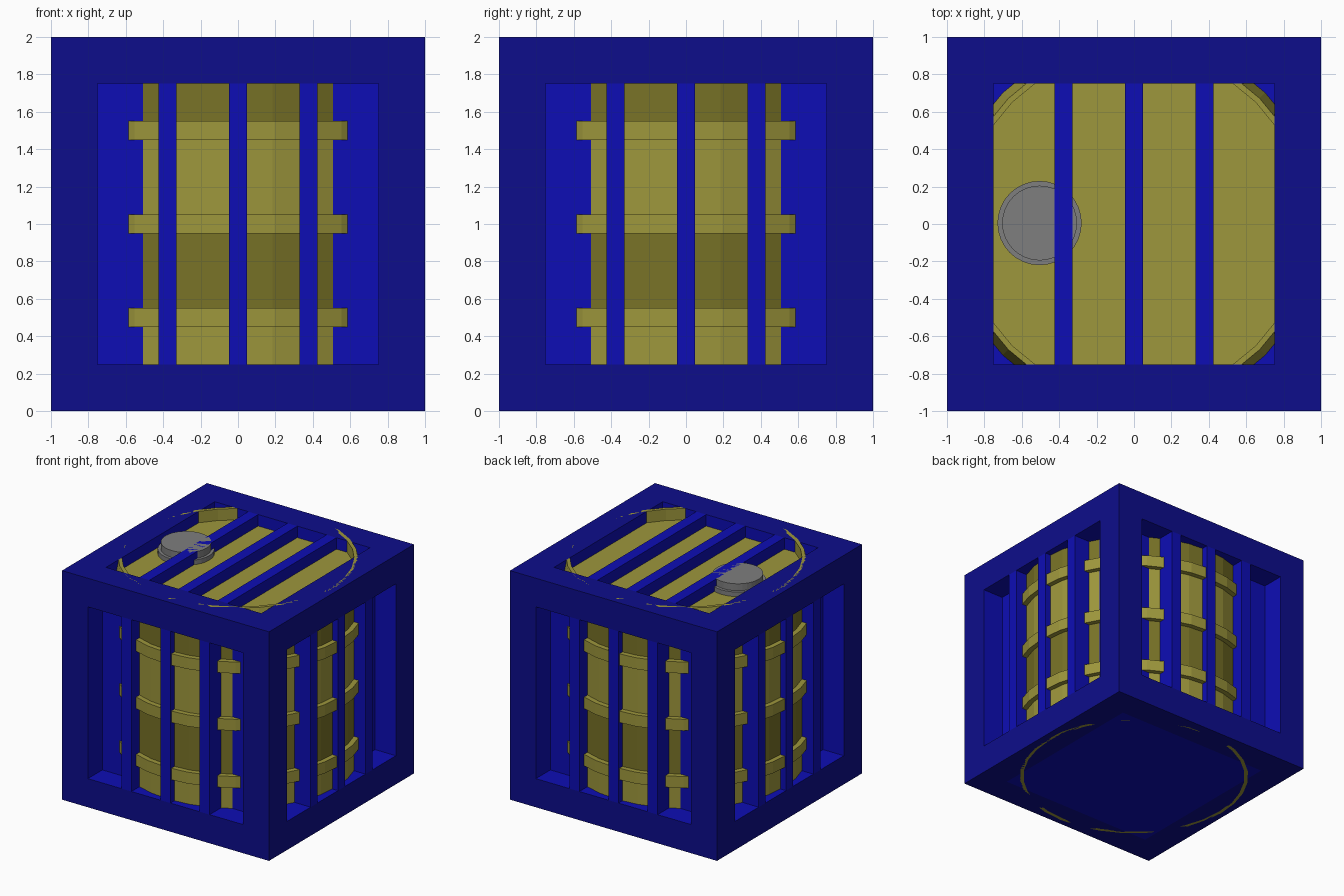
import bpy, bmesh, math
from mathutils import Matrix

if "Cube" in bpy.data.objects:
    bpy.data.objects.remove(bpy.data.objects["Cube"])


def material(name, rgb):
    m = bpy.data.materials.new(name)
    m.diffuse_color = (*rgb, 1)
    m.use_nodes = True
    m.node_tree.nodes["Principled BSDF"].inputs["Base Color"].default_value = m.diffuse_color
    return m


BLUE = material("blue", (0.004, 0.004, 0.46))
NAVY = material("navy", (0.004, 0.004, 0.26))
OLIVE = material("olive", (0.34, 0.31, 0.045))
DARK_OLIVE = material("dark_olive", (0.19, 0.17, 0.02))
GREY = material("grey", (0.21, 0.21, 0.21))


def finish(bm, name, *mats):
    me = bpy.data.meshes.new(name)
    bm.to_mesh(me)
    bm.free()
    for m in mats:
        me.materials.append(m)
    ob = bpy.data.objects.new(name, me)
    bpy.context.collection.objects.link(ob)
    return ob


def box(name, lo, hi, mat, turn=0):
    bm = bmesh.new()
    bmesh.ops.create_cube(bm, size=1)
    for v in bm.verts:
        v.co = [a + (c + 0.5) * (b - a) for a, b, c in zip(lo, hi, v.co)]
    bmesh.ops.rotate(bm, verts=bm.verts, matrix=Matrix.Rotation(turn, 3, 'Z'))
    return finish(bm, name, mat)


def lathe(name, profile, mats, rule=lambda z: 0, closed=False, centre=(0, 0), n=32):
    """Revolve (radius, height) points around a vertical axis."""
    bm = bmesh.new()
    rings = []
    for r, z in profile:
        if r == 0:
            rings.append([bm.verts.new((*centre, z))] * n)
        else:
            rings.append([bm.verts.new((centre[0] + r * math.cos(math.tau * i / n),
                                        centre[1] + r * math.sin(math.tau * i / n), z))
                          for i in range(n)])
    pairs = list(zip(rings, rings[1:]))
    if closed:
        pairs.append((rings[-1], rings[0]))
    for a, b in pairs:
        tall = abs(a[0].co.z - b[0].co.z) > 0.15
        for i in range(n):
            j = (i + 1) % n
            f = bm.faces.new(list(dict.fromkeys((a[i], a[j], b[j], b[i]))))
            f.material_index = rule(f.calc_center_median().z) if tall else 0
    bmesh.ops.recalc_face_normals(bm, faces=bm.faces)
    return finish(bm, name, *mats)


# Crate body: navy outer frame, blue panels sunk into the sides and top
bm = bmesh.new()
bmesh.ops.create_cube(bm, size=2)
bmesh.ops.translate(bm, verts=bm.verts, vec=(0, 0, 1))
bm.normal_update()
panels = list(bm.faces)
bmesh.ops.inset_individual(bm, faces=panels, thickness=0.25, use_even_offset=True)
bm.normal_update()
for f in bm.faces:
    f.material_index = 1
for f in panels:
    f.material_index = 0
    normal = f.normal.copy()
    if normal.z < -0.5:
        continue  # the underside stays flush
    out = bmesh.ops.extrude_discrete_faces(bm, faces=[f])["faces"][0]
    bmesh.ops.translate(bm, verts=out.verts, vec=normal * -0.2)
    for e in out.edges:
        for side in e.link_faces:
            side.material_index = 0
bmesh.ops.recalc_face_normals(bm, faces=bm.faces)
finish(bm, "crate_frame", BLUE, NAVY)

# Bars: three on each side and three across the top
for k in (-1, 0, 1):
    x = 0.378 * k
    for s, side in enumerate(("front", "right", "back", "left")):
        box(f"{side}_bar", (x - 0.048, -1, 0.25), (x + 0.048, -0.8, 1.75), BLUE, s * math.pi / 2)
    box("top_bar", (x - 0.048, -0.75, 1.8), (x + 0.048, 0.75, 2), BLUE)

# Barrel with recessed ends, flared at the rim, in alternating bands
lathe("barrel",
      [(0, 0.1), (0.92, 0.1), (0.92, 0), (0.95, 0), (0.95, 0.5), (0.95, 1.0), (0.95, 1.5),
       (0.95, 1.79), (0.992, 1.8), (0.95, 2), (0.92, 2), (0.92, 1.9), (0, 1.9)],
      (OLIVE, DARK_OLIVE),
      rule=lambda z: int(0.5 < z < 1.0 or 1.5 < z < 1.79))

# Hoops
for z in (0.5, 1.0, 1.5):
    lathe("hoop", [(0.94, z - 0.05), (0.994, z - 0.05), (0.994, z + 0.05), (0.94, z + 0.05)],
          (OLIVE,), closed=True)

# Stepped filler cap on the lid
lathe("filler_cap", [(0, 1.895), (0.225, 1.895), (0.225, 1.94), (0.2, 1.94), (0.2, 2.0), (0, 2.0)],
      (GREY,), centre=(-0.505, 0.005))
